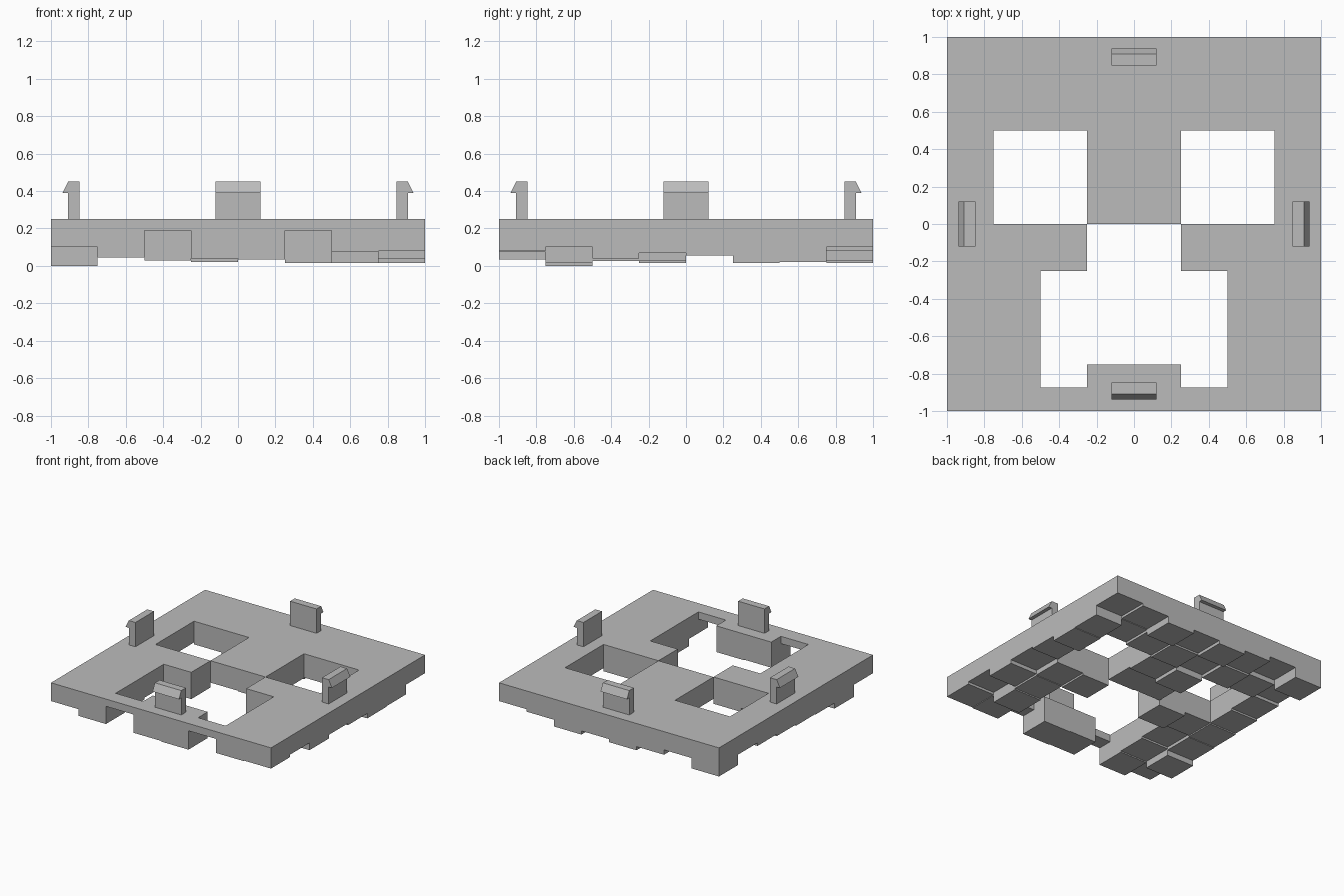
import bpy
import bmesh
from math import pi
from mathutils import Matrix, Vector

cube = bpy.data.objects.get("Cube")
if cube:
    bpy.data.objects.remove(cube, do_unlink=True)

grey = bpy.data.materials.new("plain grey")
grey.use_nodes = True
colour = (0.5, 0.5, 0.5, 1)
grey.diffuse_color = colour
grey.node_tree.nodes["Principled BSDF"].inputs["Base Color"].default_value = colour

TOP = 0.25      # height of the flat deck
CELL = 0.25     # width of one block
STEP = 0.005    # unit of the block undersides below
H = 50          # underside level with the deck: an opening

# Underside height of each block, left to right, from the front row to the back
undersides = [
    [20, 9, 38, 8, 7, 38, 15, 16],
    [20, 9, H, 8, 7, H, 15, 16],
    [0, 11, H, H, H, H, 3, 20],
    [9, 14, H, H, H, H, 5, 8],
    [10, 12, 6, H, H, 3, 6, 14],
    [12, H, H, 14, 13, H, H, 11],
    [15, H, H, 4, 10, H, H, 3],
    [20, 12, 9, 14, 8, 11, 15, 4],
    [3, 20, 12, 6, 11, 5, 16, 20],
]
x_edges = [-1 + CELL * i for i in range(9)]
y_edges = [-1, -1 + CELL / 2] + x_edges[1:]   # the front row is split in two


def underside(row, col):
    inside = 0 <= row < len(undersides) and 0 <= col < len(undersides[0])
    return undersides[row][col] * STEP if inside else TOP


def add_face(bm, points, normal):
    face = bm.faces.new([bm.verts.new(p) for p in points])
    face.normal_update()
    if face.normal.dot(Vector(normal)) < 0:
        face.normal_flip()


def finish(bm, name):
    mesh = bpy.data.meshes.new(name)
    bm.to_mesh(mesh)
    bm.free()
    mesh.materials.append(grey)
    obj = bpy.data.objects.new(name, mesh)
    bpy.context.collection.objects.link(obj)
    return obj


# Panel: flat deck on top, stepped blocks below, walls only where heights differ
bm = bmesh.new()
for row in range(len(undersides)):
    for col in range(len(undersides[0])):
        low = underside(row, col)
        if low >= TOP:
            continue
        x0, x1 = x_edges[col:col + 2]
        y0, y1 = y_edges[row:row + 2]
        corners = [(x0, y0), (x1, y0), (x1, y1), (x0, y1)]
        add_face(bm, [(x, y, TOP) for x, y in corners], (0, 0, 1))
        add_face(bm, [(x, y, low) for x, y in corners], (0, 0, -1))
        for side, (dx, dy) in enumerate([(0, -1), (1, 0), (0, 1), (-1, 0)]):
            high = underside(row + dy, col + dx)
            if high > low:
                a, b = corners[side], corners[(side + 1) % 4]
                wall = [(*a, low), (*b, low), (*b, high), (*a, high)]
                add_face(bm, wall, (dx, dy, 0))
bmesh.ops.remove_doubles(bm, verts=bm.verts, dist=0.0001)
finish(bm, "stepped_panel")

# Snap clips: hooked profile extruded sideways, one for each edge
hook = [(0.848, 0.25), (0.908, 0.25), (0.908, 0.39),
        (0.938, 0.39), (0.908, 0.45), (0.848, 0.45)]
for turn, side in enumerate(["left", "back", "right", "front"]):
    bm = bmesh.new()
    profile = bm.faces.new([bm.verts.new((x, -0.12, z)) for x, z in hook])
    sweep = bmesh.ops.extrude_face_region(bm, geom=[profile], use_keep_orig=True)
    moved = [v for v in sweep["geom"] if isinstance(v, bmesh.types.BMVert)]
    bmesh.ops.translate(bm, verts=moved, vec=(0, 0.24, 0))
    bmesh.ops.recalc_face_normals(bm, faces=bm.faces)
    bmesh.ops.rotate(bm, verts=bm.verts, cent=(0, 0, 0),
                     matrix=Matrix.Rotation(turn * pi / 2, 3, "Z"))
    finish(bm, side + "_clip")
